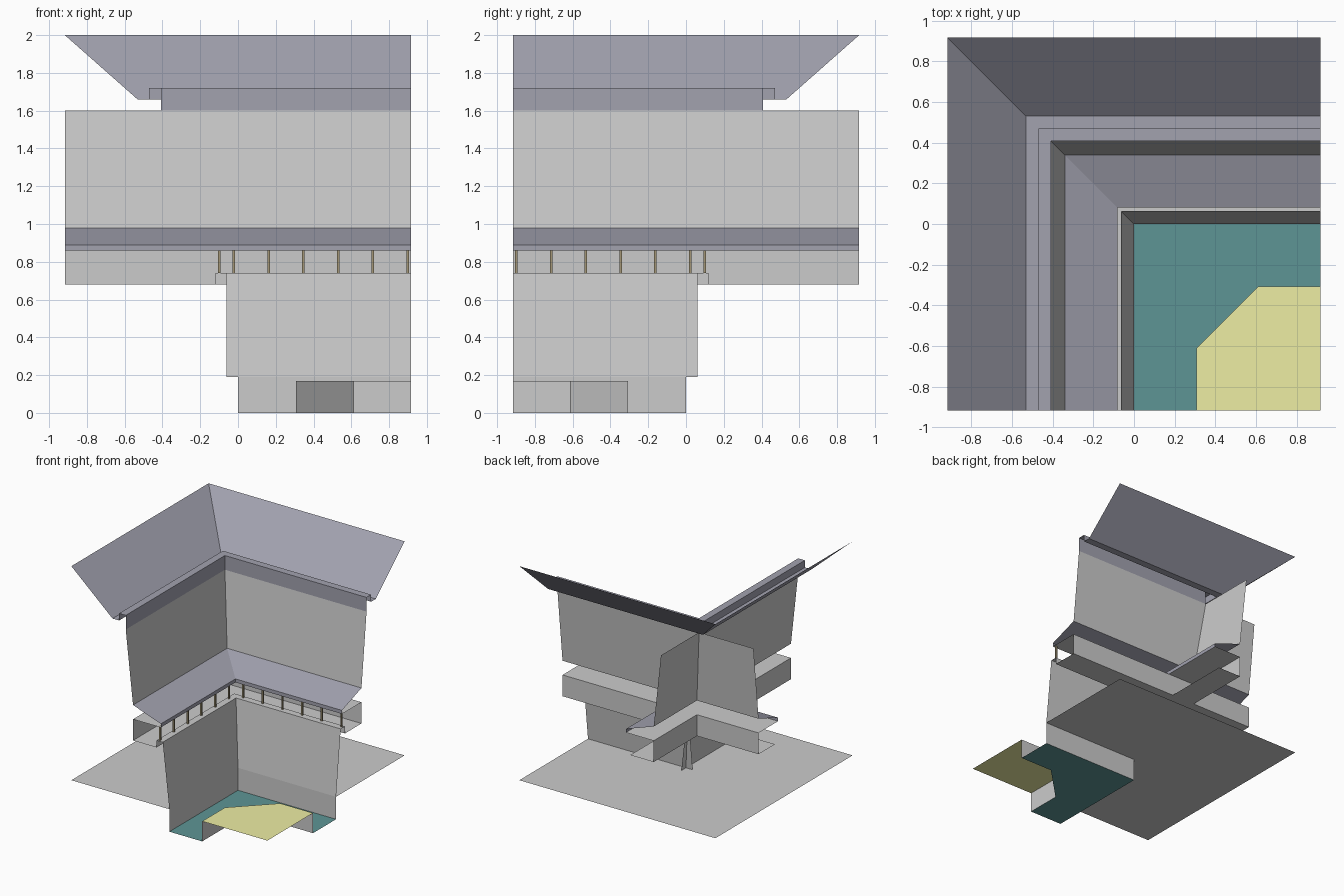
import bpy, bmesh

if "Cube" in bpy.data.objects:
    bpy.data.objects.remove(bpy.data.objects["Cube"])

E = 0.917  # half width of the tile


def material(name, rgb):
    m = bpy.data.materials.new(name)
    m.diffuse_color = (*rgb, 1)
    m.use_nodes = True
    m.node_tree.nodes["Principled BSDF"].inputs["Base Color"].default_value = m.diffuse_color
    return m


SLATE = material("slate", (0.36, 0.36, 0.43))
TEAL = material("teal", (0.11, 0.30, 0.30))
SAND = material("sand", (0.85, 0.85, 0.37))
WOOD = material("wood", (0.36, 0.30, 0.18))


def finish(name, bm, mat=None):
    mesh = bpy.data.meshes.new(name)
    bm.to_mesh(mesh)
    bm.free()
    ob = bpy.data.objects.new(name, mesh)
    bpy.context.collection.objects.link(ob)
    if mat:
        mesh.materials.append(mat)
    return ob


def corner_strip(name, profile, reach=None, mat=None):
    """Run a (depth, height) profile along both arms of the corner.
    reach = how far each arm runs past the corner; None gives a mitre."""
    bm = bmesh.new()
    for (d0, z0), (d1, z1) in zip(profile, profile[1:]):
        s0, s1 = (-d0, -d1) if reach is None else (-reach, -reach)
        quad = [(s0, d0, z0), (E, d0, z0), (E, d1, z1), (s1, d1, z1)]
        bm.faces.new([bm.verts.new(p) for p in quad])
        bm.faces.new([bm.verts.new((-y, -x, z)) for x, y, z in reversed(quad)])
    bmesh.ops.remove_doubles(bm, verts=bm.verts, dist=1e-5)
    return finish(name, bm, mat)


def sheet(name, outline, z, mat=None):
    bm = bmesh.new()
    f = bm.faces.new([bm.verts.new((x, y, z)) for x, y in outline])
    f.normal_update()
    if f.normal.z < 0:
        f.normal_flip()
    return finish(name, bm, mat)


# Ground behind the walls, and the stepped base inside the corner
sheet("ground", [(-E, -E), (0, -E), (0, 0), (E, 0), (E, E), (-E, E)], 0.19)
edge = [(E, -0.307), (0.612, -0.307), (0.307, -0.612), (0.307, -E)]
sheet("lower_floor", [(0, 0), (E, 0)] + edge + [(0, -E)], 0, TEAL)
sheet("raised_floor", edge + [(E, -E)], 0.17, SAND)

# Riser between the two floor levels
bm = bmesh.new()
for a, b in zip(edge, edge[1:]):
    bm.faces.new([bm.verts.new(p) for p in
                  ((*a, 0), (*b, 0), (*b, 0.17), (*a, 0.17))])
bmesh.ops.remove_doubles(bm, verts=bm.verts, dist=1e-5)
finish("floor_riser", bm)

# Walls and balcony
corner_strip("plinth", [(0, 0), (0, 0.19)], 0)
corner_strip("lower_wall", [(0, 0.19), (0.062, 0.74)], 0.062)
corner_strip("balcony_curb", [(0.062, 0.74), (0.12, 0.74), (0.12, 0.68)])
corner_strip("balcony", [(0.12, 0.68), (0.34, 0.68), (0.34, 0.86), (0.08, 0.86)], E)
corner_strip("awning", [(0.08, 0.86), (0.08, 0.89), (0.34, 0.98)], E, SLATE)
corner_strip("upper_wall", [(0.34, 0.98), (0.408, 1.6)], E)

# Mitred roof with its gutter step
corner_strip("roof", [(0.408, 1.6), (0.408, 1.72), (0.47, 1.72), (0.47, 1.66),
                      (0.532, 1.66), (E, 2.0)], None, SLATE)

# Balcony posts along both arms
bm = bmesh.new()
for i in range(6):
    x = -0.022 + i * 0.184
    for px, py in ((x, 0.1), (-0.1, -x)):
        r = bmesh.ops.create_cube(bm, size=1)["verts"]
        bmesh.ops.scale(bm, vec=(0.013, 0.013, 0.12), verts=r)
        bmesh.ops.translate(bm, vec=(px, py, 0.80), verts=r)
finish("balcony_posts", bm, WOOD)
